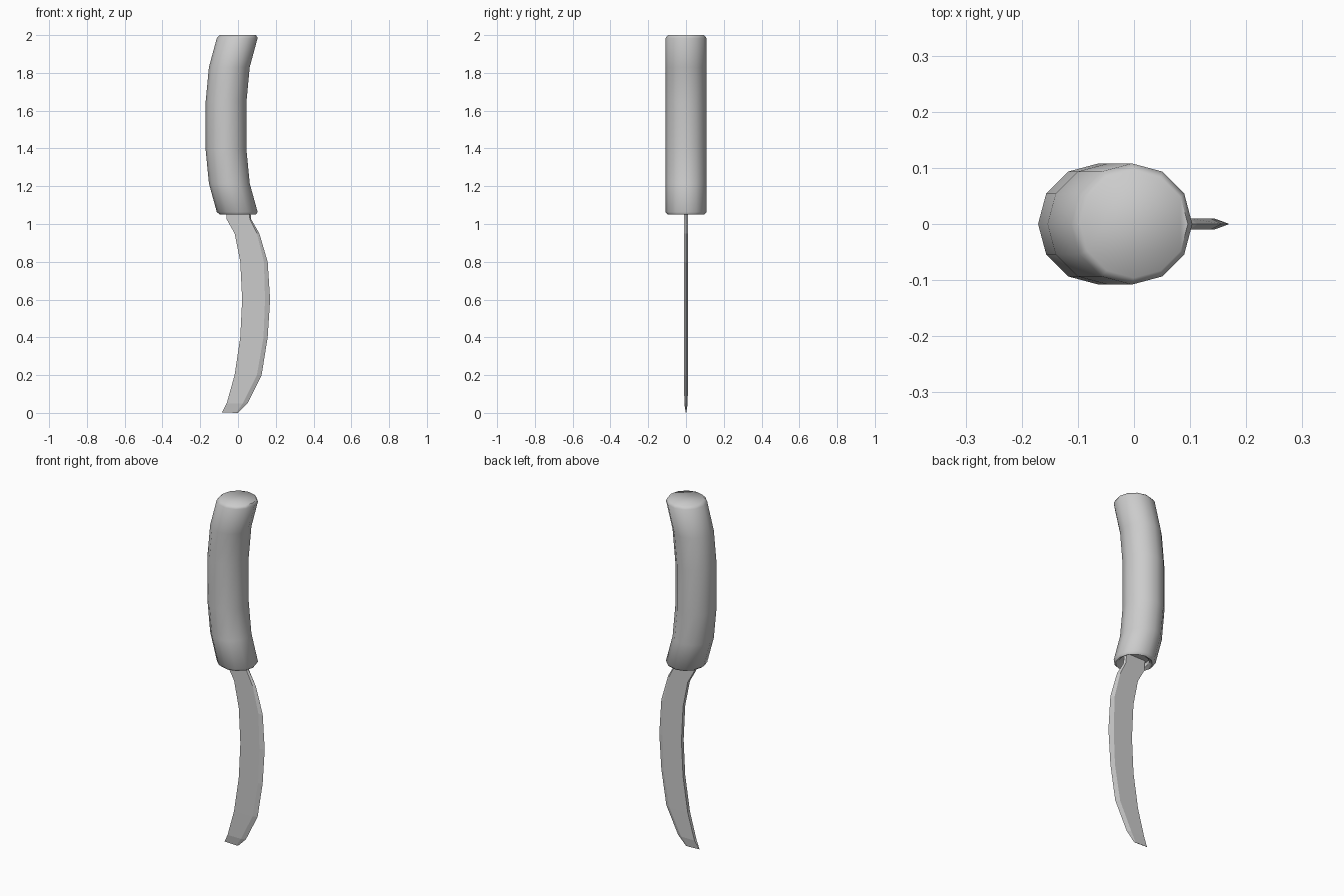
import bpy, bmesh, math

if "Cube" in bpy.data.objects:
    bpy.data.objects.remove(bpy.data.objects["Cube"])

grey = bpy.data.materials.new("plain grey")
grey.diffuse_color = (0.6, 0.6, 0.6, 1)
grey.use_nodes = True
grey.node_tree.nodes["Principled BSDF"].inputs["Base Color"].default_value = grey.diffuse_color


def loft(name, rings, smooth_angle=None):
    """Bridge closed rings of equal size and cap both ends."""
    bm = bmesh.new()
    loops = [[bm.verts.new(p) for p in ring] for ring in rings]
    n = len(loops[0])
    for a, b in zip(loops, loops[1:]):
        for i in range(n):
            j = (i + 1) % n
            bm.faces.new((a[i], a[j], b[j], b[i]))
    bm.faces.new(loops[0][::-1])
    bm.faces.new(loops[-1])
    bmesh.ops.remove_doubles(bm, verts=bm.verts, dist=0.0001)
    bmesh.ops.recalc_face_normals(bm, faces=bm.faces)
    mesh = bpy.data.meshes.new(name)
    bm.to_mesh(mesh)
    bm.free()
    mesh.materials.append(grey)
    obj = bpy.data.objects.new(name, mesh)
    bpy.context.collection.objects.link(obj)
    if smooth_angle:
        bpy.ops.object.select_all(action='DESELECT')
        obj.select_set(True)
        bpy.context.view_layer.objects.active = obj
        bpy.ops.object.shade_smooth_by_angle(angle=math.radians(smooth_angle))
    return obj


def circle(z, cx, r, sides=12):
    return [(cx + r * math.cos(2 * math.pi * i / sides),
             r * math.sin(2 * math.pi * i / sides), z) for i in range(sides)]


# Bowed handle with rounded rims and a shallow socket underneath: z, centre x, radius
handle_profile = [
    (1.085, -0.01, 0.07), (1.06, 0, 0.078), (1.05, 0, 0.095), (1.063, -0.004, 0.108),
    (1.215, -0.046, 0.108), (1.39, -0.063, 0.108), (1.65, -0.063, 0.108),
    (1.83, -0.046, 0.108), (1.985, -0.004, 0.108), (2.0, 0, 0.096),
]
loft("handle", [circle(*p) for p in handle_profile], 60)

# Curved blade: back x, back z, bevel x, edge x, edge z, half thickness
blade_profile = [
    (-0.085, 0.003, -0.01, 0.0, 0.0, 0.001),
    (-0.06, 0.05, 0.025, 0.05, 0.05, 0.009),
    (-0.018, 0.2, 0.1, 0.125, 0.2, 0.01),
    (0.012, 0.4, 0.135, 0.157, 0.4, 0.01),
    (0.022, 0.6, 0.143, 0.17, 0.6, 0.01),
    (0.012, 0.8, 0.137, 0.157, 0.8, 0.01),
    (-0.018, 0.95, 0.1, 0.113, 0.95, 0.01),
    (-0.06, 1.025, 0.063, 0.07, 1.025, 0.01),
    (-0.065, 1.1, 0.055, 0.062, 1.1, 0.01),
]
loft("blade", [[(bx, -t, bz), (mx, -t, ez), (ex, 0, ez), (mx, t, ez), (bx, t, bz)]
               for bx, bz, mx, ex, ez, t in blade_profile])
